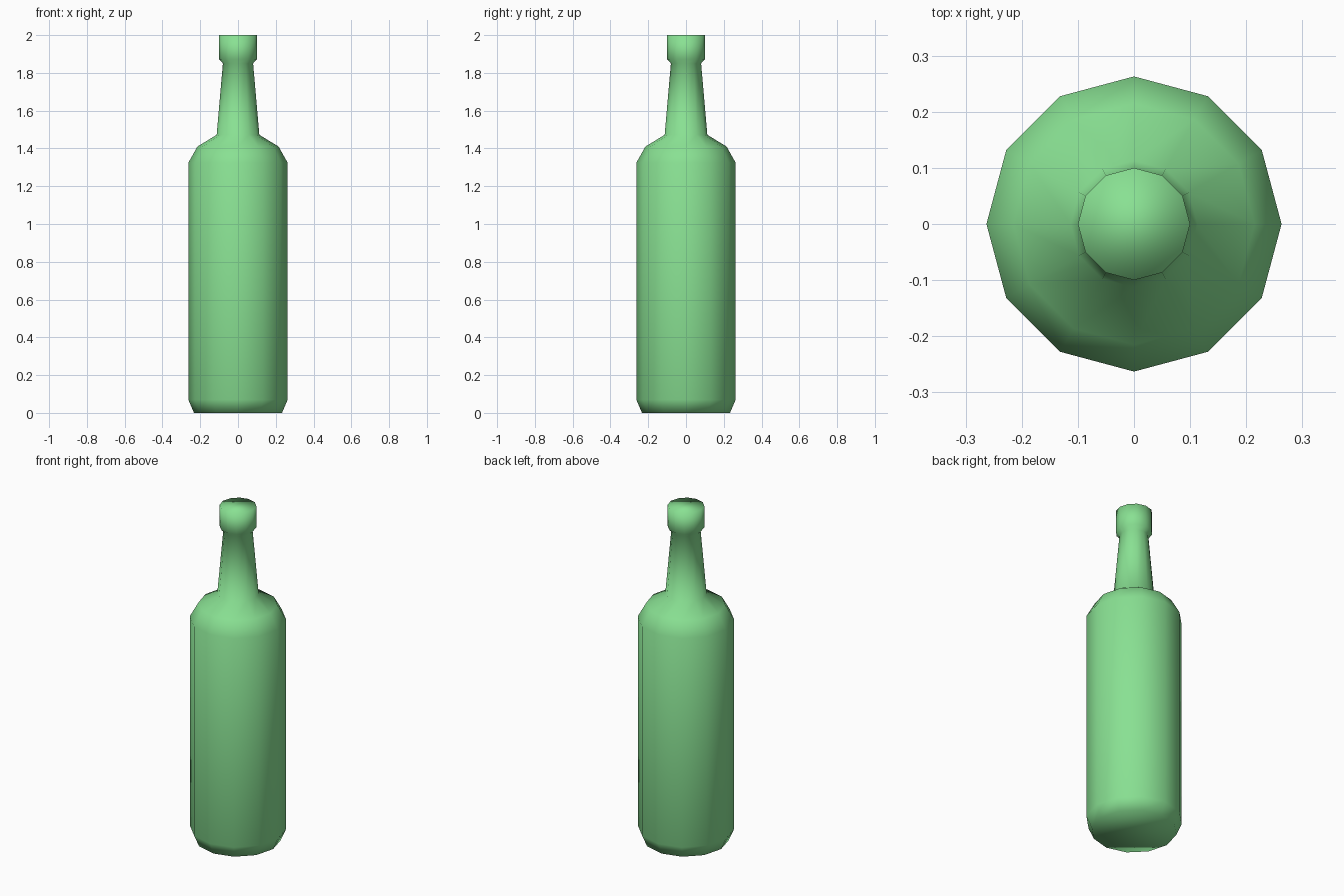
import bpy
import bmesh
from math import cos, sin, tau

cube = bpy.data.objects.get("Cube")
if cube:
    bpy.data.objects.remove(cube, do_unlink=True)

SIDES = 12

# Green glass
glass = bpy.data.materials.new("green_glass")
glass.use_nodes = True
green = (0.25, 0.75, 0.29, 1.0)
glass.diffuse_color = green
glass.node_tree.nodes["Principled BSDF"].inputs["Base Color"].default_value = green

# Outline as (radius, height): base, body, shoulder, neck, lip
profile = [
    (0.233, 0.0), (0.263, 0.07),
    (0.263, 1.324), (0.215, 1.41), (0.113, 1.472),
    (0.08, 1.85), (0.1, 1.872), (0.1, 2.0),
]


def lathe(name, outline, material):
    """Turn an outline around z into a closed, smooth solid."""
    bm = bmesh.new()
    rings = [
        [bm.verts.new((r * cos(tau * i / SIDES), r * sin(tau * i / SIDES), z))
         for i in range(SIDES)]
        for r, z in outline
    ]
    for low, high in zip(rings, rings[1:]):
        for i in range(SIDES):
            j = (i + 1) % SIDES
            bm.faces.new((low[i], low[j], high[j], high[i]))
    bm.faces.new(rings[0][::-1])
    bm.faces.new(rings[-1])
    for face in bm.faces:
        face.smooth = True
    mesh = bpy.data.meshes.new(name)
    bm.to_mesh(mesh)
    bm.free()
    mesh.materials.append(material)
    obj = bpy.data.objects.new(name, mesh)
    bpy.context.collection.objects.link(obj)
    return obj


lathe("bottle", profile, glass)
